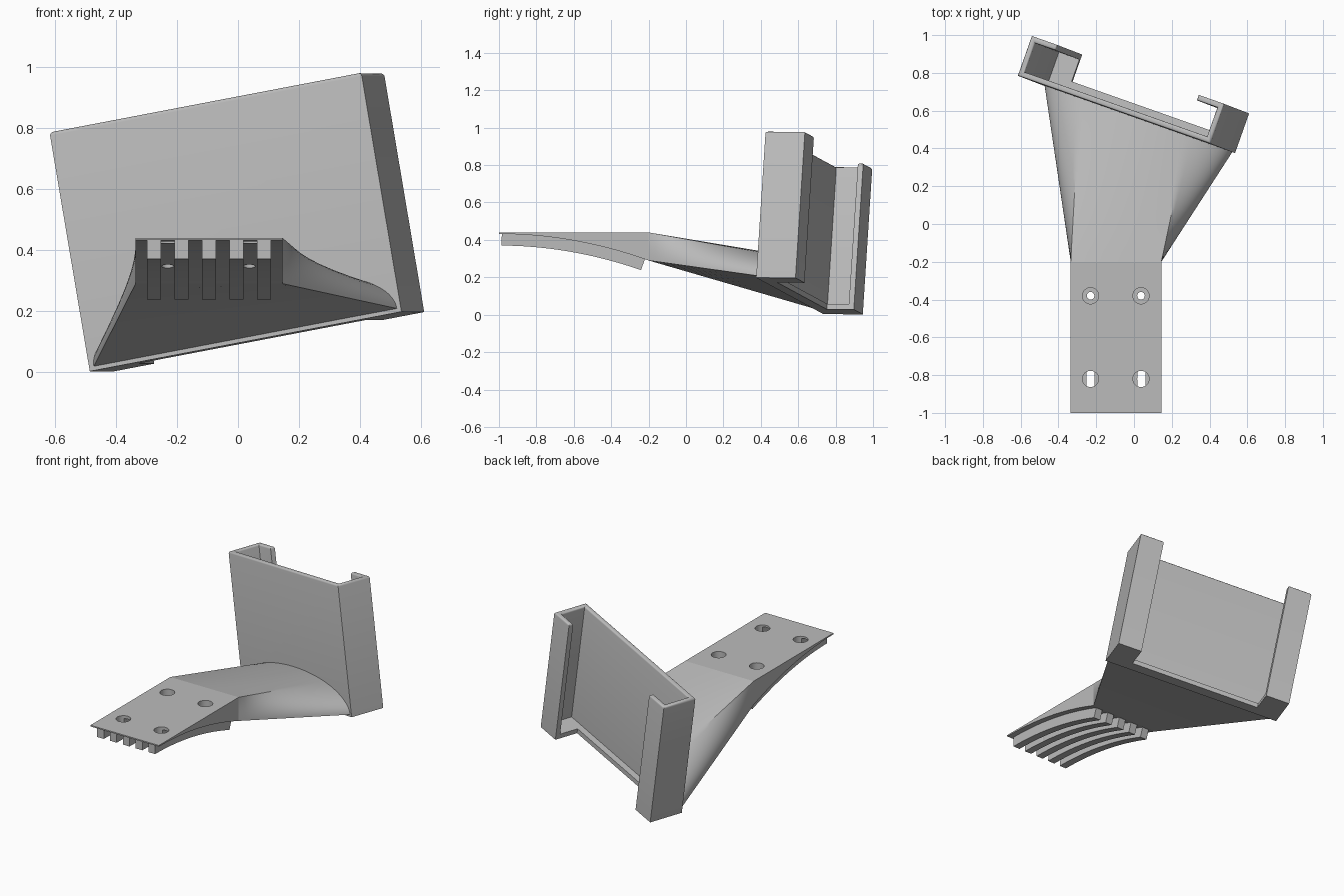
import bpy, bmesh, math
from mathutils import Vector, Matrix

if "Cube" in bpy.data.objects:
    bpy.data.objects.remove(bpy.data.objects["Cube"])

grey = bpy.data.materials.new("light grey plastic")
grey.use_nodes = True
COLOUR = (0.5, 0.5, 0.5, 1)
grey.diffuse_color = COLOUR
grey.node_tree.nodes["Principled BSDF"].inputs["Base Color"].default_value = COLOUR


def finish(bm, name, matrix=None):
    """Turn a bmesh into a named object with the plastic material."""
    if matrix:
        bm.transform(matrix)
    bmesh.ops.recalc_face_normals(bm, faces=bm.faces)
    mesh = bpy.data.meshes.new(name)
    bm.to_mesh(mesh)
    bm.free()
    mesh.materials.append(grey)
    obj = bpy.data.objects.new(name, mesh)
    bpy.context.collection.objects.link(obj)
    return obj


def prism(points, offset):
    """Extrude a closed profile of 3D points along an offset."""
    bm = bmesh.new()
    face = bm.faces.new([bm.verts.new(p) for p in points])
    top = bmesh.ops.extrude_face_region(bm, geom=[face])["geom"]
    bmesh.ops.translate(bm, vec=offset, verts=[v for v in top if isinstance(v, bmesh.types.BMVert)])
    return bm


def activate(obj):
    bpy.ops.object.select_all(action='DESELECT')
    obj.select_set(True)
    bpy.context.view_layer.objects.active = obj


def boolean(obj, other, operation):
    mod = obj.modifiers.new(operation, 'BOOLEAN')
    mod.object, mod.operation, mod.solver = other, operation, 'EXACT'
    activate(obj)
    bpy.ops.object.modifier_apply(modifier=mod.name)


def smooth(obj, degrees):
    activate(obj)
    bpy.ops.object.shade_smooth_by_angle(angle=math.radians(degrees))


# Mounting plate: flat top, underside following a shallow curve
LEFT, RIGHT, BACK, TOP = -0.335, 0.145, -0.2, 0.44
MID = (LEFT + RIGHT) / 2
STEPS = 20


def underside(y):
    return 0.432 - 0.142 * ((y + 1) / 0.8) ** 2


def curve(y0, y1, depth):
    """Underside curve, pushed out along its normal."""
    pts = []
    for i in range(STEPS + 1):
        y = y0 + (y1 - y0) * i / STEPS
        normal = Vector((0, -0.355 * (y + 1) / 0.8, -1)).normalized()
        pts.append(Vector((0, y, underside(y))) + normal * depth)
    return pts


side = [Vector((0, BACK, TOP)), Vector((0, -1, TOP))] + curve(-1, BACK, 0)
plate = finish(prism(side, (RIGHT - LEFT, 0, 0)), "mounting_plate",
               Matrix.Translation((LEFT, 0, 0)))

# Five curved ribs under the plate
RIB = 0.047
ribs = []
for i in range(5):
    side = curve(-0.985, -0.22, -0.003) + curve(-0.985, -0.22, 0.062)[::-1]
    x = MID + 0.09 * (i - 2) - RIB / 2
    ribs.append(finish(prism(side, (RIB, 0, 0)), f"rib_{i + 1}", Matrix.Translation((x, 0, 0))))

# Counterbored screw holes through plate and ribs
for x in (-0.23, 0.037):
    for y in (-0.82, -0.38):
        for radius, z in ((0.043, 0.6), (0.02, 0.4)):
            bm = bmesh.new()
            bmesh.ops.create_cone(bm, cap_ends=True, segments=32, radius1=radius,
                                  radius2=radius, depth=0.4)
            cutter = finish(bm, "hole_cutter", Matrix.Translation((x, y, z)))
            for part in [plate] + ribs:
                boolean(part, cutter, 'DIFFERENCE')
            bpy.data.objects.remove(cutter)
for part in [plate] + ribs:
    smooth(part, 25)

# Holder frame of reference: width, depth and height axes of the tilted tray
wide = Vector((1.02, -0.36, 0.195)).normalized()
tall = Vector((-0.13, 0.05, 0.785))
tall = (tall - wide * tall.dot(wide)).normalized()
deep = tall.cross(wide)
tilt = Matrix((wide, deep, tall)).transposed().to_4x4()
tilt.translation = Vector((-0.485, 0.735, 0.003))
W, D, H, T, LIP, LEDGE = 1.099, 0.223, 0.795, 0.03, 0.147, 0.07


def mirrored(half):
    """Mirror a half profile across the tray's width."""
    pts = half + [(W - x, y) for x, y in reversed(half)]
    return [Vector((x, y, 0)) for x, y in pts]


# Channel: front panel, side walls and back lips, with a rounded top rim
bm = prism(mirrored([(0, 0), (0, D), (LIP, D), (LIP, D - T), (T, D - T), (T, T)][::-1]), (0, 0, H))
rim = [e for e in bm.edges if all(v.co.z > H - 0.001 for v in e.verts)]
bmesh.ops.bevel(bm, geom=rim, offset=0.011, segments=3, profile=0.5, affect='EDGES')
holder = finish(bm, "holder", tilt)

# Floor: narrow ledge in the middle, full depth at the corners
bm = prism(mirrored([(LIP, LEDGE), (LIP, D), (0, D), (0, 0)]), (0, 0, T))
floor = finish(bm, "holder_floor", tilt)
boolean(holder, floor, 'UNION')
bpy.data.objects.remove(floor)
smooth(holder, 35)

# Arm: lofted from the plate's rectangular end to a half ellipse on the holder
SIDE, ACROSS = 14, 28
CORNER = math.radians(55)
start, end = [], []
low, half, rise = underside(BACK), W / 2 - 0.012, 0.19


def add_pair(x, z, angle):
    start.append(Vector((x, BACK, z)))
    end.append(tilt @ Vector((W / 2 + half * math.cos(angle), 0.008, 0.012 + rise * math.sin(angle))))


for i in range(SIDE):
    t = i / SIDE
    add_pair(RIGHT, low + (TOP - low) * t, CORNER * t)
for i in range(ACROSS):
    t = i / ACROSS
    add_pair(RIGHT + (LEFT - RIGHT) * t, TOP, CORNER + (math.pi - 2 * CORNER) * t)
for i in range(SIDE + 1):
    t = i / SIDE
    add_pair(LEFT, TOP + (low - TOP) * t, math.pi - CORNER * (1 - t))

bm = bmesh.new()
SLICES = 16
rings = [[bm.verts.new(a.lerp(b, s / SLICES)) for a, b in zip(start, end)]
         for s in range(SLICES + 1)]
for r0, r1 in zip(rings, rings[1:]):
    for i in range(len(r0)):
        j = (i + 1) % len(r0)
        bm.faces.new((r0[i], r0[j], r1[j], r1[i]))
bm.faces.new(rings[0])
bm.faces.new(rings[-1])
arm = finish(bm, "arm")
smooth(arm, 30)
